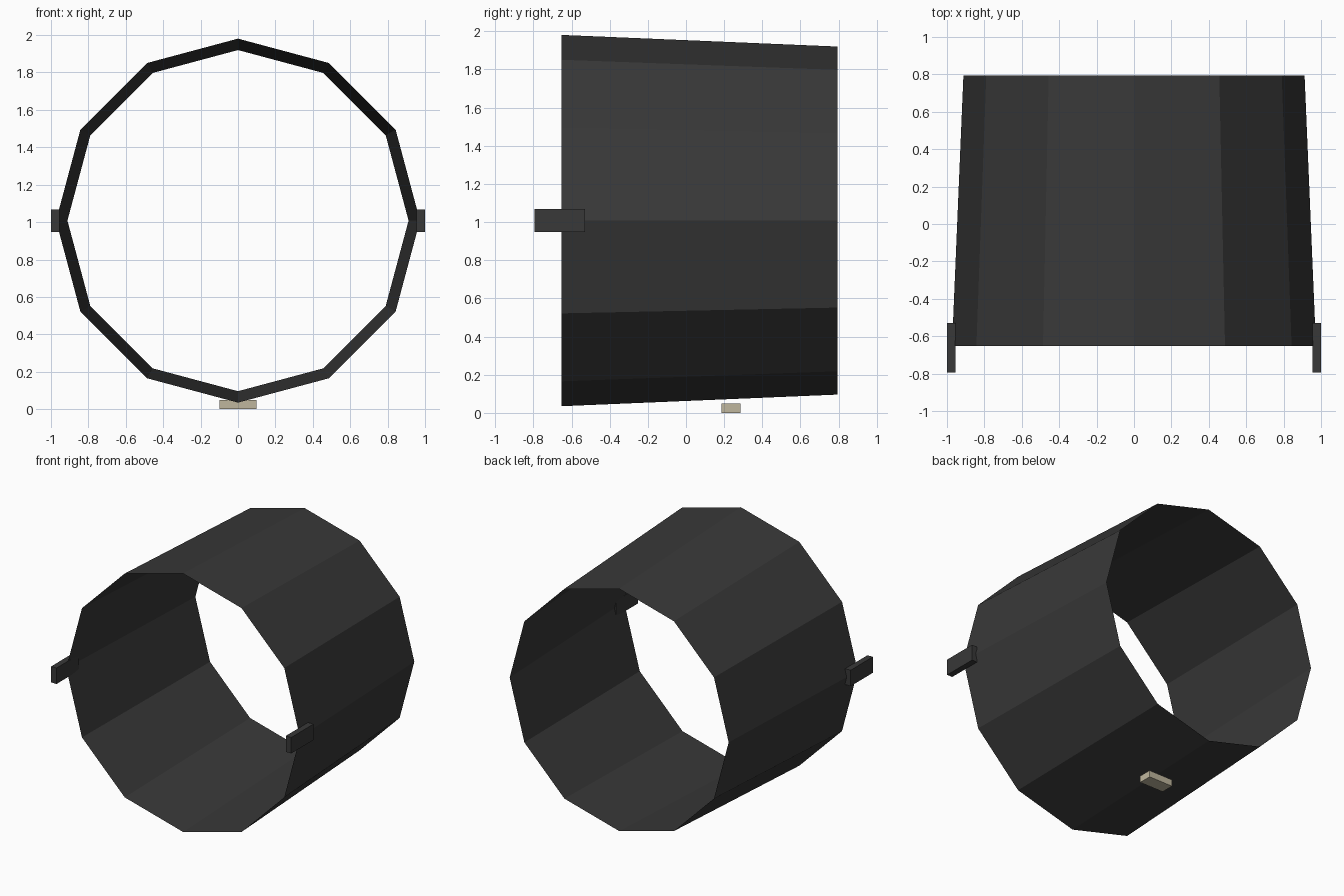
import bpy, bmesh, math

if "Cube" in bpy.data.objects:
    bpy.data.objects.remove(bpy.data.objects["Cube"])


def material(name, rgb):
    m = bpy.data.materials.new(name)
    m.diffuse_color = (*rgb, 1)
    m.use_nodes = True
    m.node_tree.nodes["Principled BSDF"].inputs["Base Color"].default_value = m.diffuse_color
    return m


black = material("charcoal", (0.04, 0.04, 0.04))
tan = material("pale_tan", (0.52, 0.47, 0.34))


def finish(bm, name, mat):
    mesh = bpy.data.meshes.new(name)
    bm.to_mesh(mesh)
    bm.free()
    mesh.materials.append(mat)
    ob = bpy.data.objects.new(name, mesh)
    bpy.context.collection.objects.link(ob)
    return ob


def box(name, lo, hi, mat):
    bm = bmesh.new()
    bmesh.ops.create_cube(bm, size=1)
    for v in bm.verts:
        v.co = [(a + b) / 2 + c * (b - a) for a, b, c in zip(lo, hi, v.co)]
    return finish(bm, name, mat)


# Open twelve-sided tapered sleeve, a single thin shell
SIDES, CENTRE_Z = 12, 1.008
bm = bmesh.new()
rings = []
for y, r in ((-0.653, 0.973), (0.795, 0.912)):
    rings.append([bm.verts.new((r * math.sin(math.tau * i / SIDES), y,
                                CENTRE_Z + r * math.cos(math.tau * i / SIDES)))
                  for i in range(SIDES)])
front, back = rings
for i in range(SIDES):
    j = (i + 1) % SIDES
    bm.faces.new((front[i], back[i], back[j], front[j]))
bm.normal_update()
# Make the faces point outward
for f in bm.faces:
    c = f.calc_center_median()
    if f.normal.x * c.x + f.normal.z * (c.z - CENTRE_Z) < 0:
        f.normal_flip()
finish(bm, "sleeve", black)

# Side tabs reaching past the front rim
for side, label in ((1, "right"), (-1, "left")):
    xs = sorted((side * 0.955, side * 1.0))
    box(label + "_tab", (xs[0], -0.795, 0.948), (xs[1], -0.53, 1.068), black)

# Small pad below the sleeve
box("bottom_pad", (-0.1, 0.185, 0.0), (0.1, 0.285, 0.05), tan)
